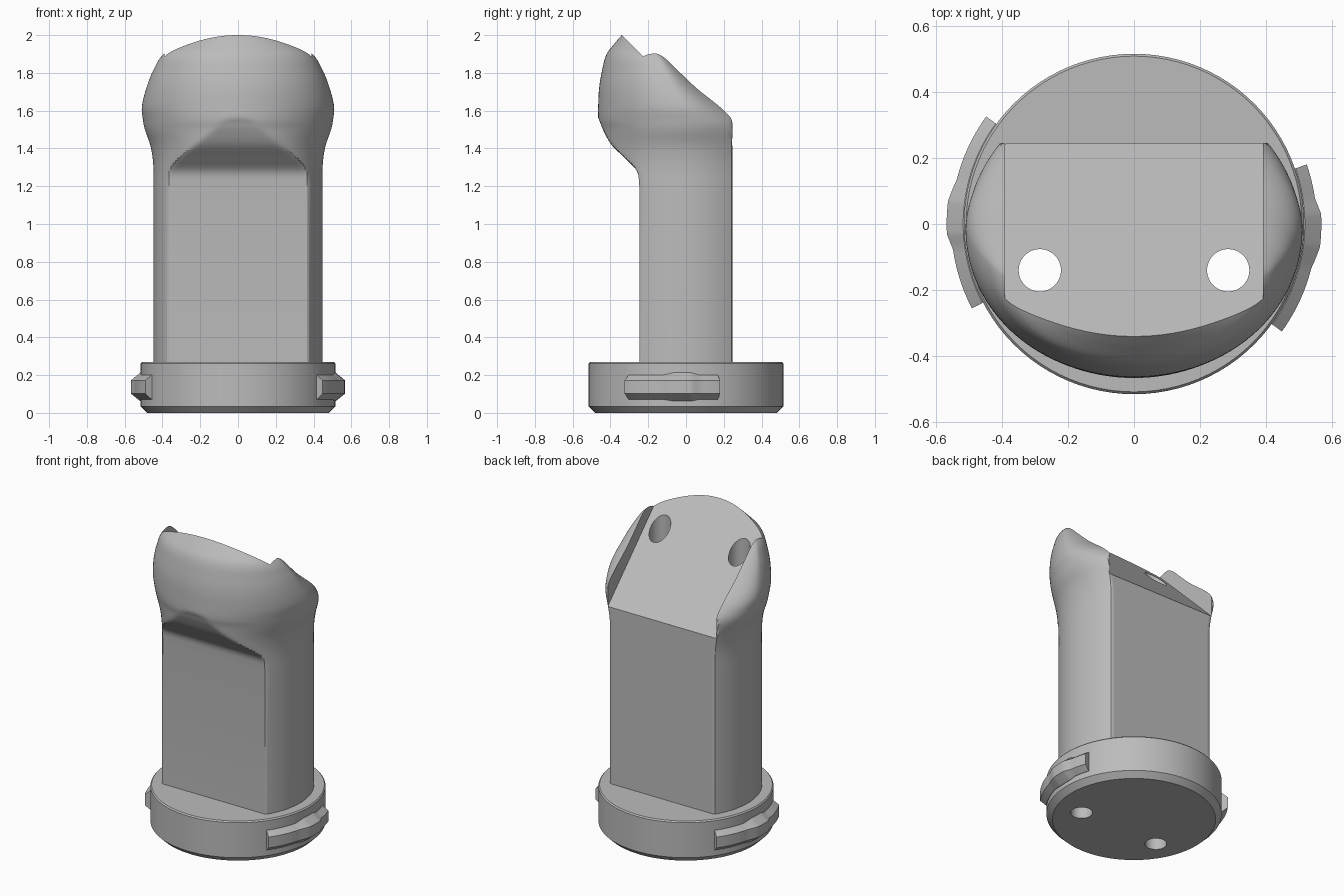
import bpy, bmesh
from math import sin, cos, pi, radians

cube = bpy.data.objects.get("Cube")
if cube:
    bpy.data.objects.remove(cube, do_unlink=True)

grey = bpy.data.materials.new("plain_grey")
grey.use_nodes = True
grey.diffuse_color = (0.5, 0.5, 0.5, 1)
grey.node_tree.nodes["Principled BSDF"].inputs["Base Color"].default_value = (0.5, 0.5, 0.5, 1)


def loft(name, rings):
    """Skin a list of closed rings and cap both ends."""
    bm = bmesh.new()
    loops = [[bm.verts.new(p) for p in ring] for ring in rings]
    n = len(loops[0])
    for low, high in zip(loops, loops[1:]):
        for i in range(n):
            j = (i + 1) % n
            bm.faces.new((low[i], low[j], high[j], high[i]))
    bm.faces.new(loops[0][::-1])
    bm.faces.new(loops[-1])
    bmesh.ops.recalc_face_normals(bm, faces=bm.faces)
    mesh = bpy.data.meshes.new(name)
    bm.to_mesh(mesh)
    bm.free()
    mesh.materials.append(grey)
    obj = bpy.data.objects.new(name, mesh)
    bpy.context.collection.objects.link(obj)
    return obj


def activate(obj):
    bpy.ops.object.select_all(action='DESELECT')
    obj.select_set(True)
    bpy.context.view_layer.objects.active = obj


def cut(obj, cutter):
    activate(obj)
    mod = obj.modifiers.new("cut", 'BOOLEAN')
    mod.operation, mod.solver, mod.object = 'DIFFERENCE', 'EXACT', cutter
    bpy.ops.object.modifier_apply(modifier=mod.name)


def circle(radius, z, x=0, y=0, count=96):
    turns = [2 * pi * i / count for i in range(count)]
    return [(x + radius * cos(t), y + radius * sin(t), z) for t in turns]


def spline(keys, steps):
    """Smooth interpolation of rows whose first entry is the height."""
    def slope(i, k):
        a, b = keys[max(i - 1, 0)], keys[min(i + 1, len(keys) - 1)]
        return (b[k] - a[k]) / (b[0] - a[0])
    rows = []
    for i in range(len(keys) - 1):
        p, q = keys[i], keys[i + 1]
        h = q[0] - p[0]
        for s in range(steps):
            t = s / steps
            row = [p[0] + h * t]
            for k in range(1, len(p)):
                row.append((2*t**3 - 3*t**2 + 1) * p[k] + (3*t**2 - 2*t**3) * q[k]
                           + h * ((t**3 - 2*t**2 + t) * slope(i, k) + (t**3 - t**2) * slope(i + 1, k)))
            rows.append(row)
    return rows + [list(keys[-1])]


# Round base with a chamfered foot
base = loft("base_disc", [circle(0.48, 0), circle(0.515, 0.035),
                          circle(0.515, 0.262), circle(0.508, 0.27)])

# Stem and bulging head: height, half width, centre y, front depth, back depth, front flat
R = 0.447
BACK = 0.245
keys = [
    (1.2, R, 0, R, R, 0.247),
    (1.28, R, 0, R, R, 0.26),
    (1.35, 0.452, 0, R, R, 0.325),
    (1.42, 0.465, 0, 0.45, 0.45, 0.395),
    (1.5, 0.493, 0, 0.455, 0.43, 0.44),
    (1.55, 0.503, 0, 0.465, 0.39, 0.46),
    (1.62, 0.509, -0.02, 0.445, 0.31, 0.5),
    (1.72, 0.485, -0.07, 0.39, 0.21, 0.5),
    (1.81, 0.45, -0.11, 0.335, 0.14, 0.5),
    (1.9, 0.393, -0.16, 0.26, 0.1, 0.5),
    (1.96, 0.29, -0.2, 0.175, 0.08, 0.5),
    (2.0, 0.18, -0.26, 0.08, 0.05, 0.5),
]


def section(row, count=144):
    z, half, mid, front, back, flat = row
    ring = []
    for i in range(count):
        t = 2 * pi * i / count
        y = mid + (back if sin(t) > 0 else front) * sin(t)
        ring.append((half * cos(t), min(max(y, -flat), BACK), z))
    return ring


rows = [[0.265] + list(keys[0][1:])] + spline(keys, 5)
body = loft("stem_and_head", [section(r) for r in rows])

# Sloping seat between the two side wings
slope_cutter = loft("slope_cutter", [
    [(x, -0.8, 2.46), (x, 0.6, 1.06), (x, 0.6, 2.6), (x, -0.8, 2.6)] for x in (-0.39, 0.39)])
cut(body, slope_cutter)
cutters = [slope_cutter]

# Two vertical through holes
for side in (-1, 1):
    hole = loft("hole_cutter", [circle(0.064, z, side * 0.285, -0.14, 48) for z in (-0.2, 2.4)])
    cut(body, hole)
    cut(base, hole)
    cutters.append(hole)
for c in cutters:
    bpy.data.objects.remove(c, do_unlink=True)


# Bayonet lugs with a raised middle, one on each side of the base
def lug(name, turn, end):
    rings = []
    angles = sorted(set(list(range(-36, int(end), 2)) + [-7, 3, end]))
    for a in angles:
        rise = max(0, min(1, (a + 14) / 7, (8 - a) / 5))
        outer = 0.553 + 0.014 * rise
        low, high = 0.072 - 0.01 * rise, 0.2 + 0.013 * rise
        profile = [(0.48, low), (0.517, low), (outer, 0.102), (outer, 0.172),
                   (0.517, high), (0.48, high)]
        t = radians(a + turn)
        rings.append([(r * cos(t), r * sin(t), z) for r, z in profile])
    return loft(name, rings)


parts = [base, body, lug("left_lug", 0, 19), lug("right_lug", 180, 27.5)]
for part in parts:
    activate(part)
    bpy.ops.object.shade_smooth_by_angle(angle=radians(25))
